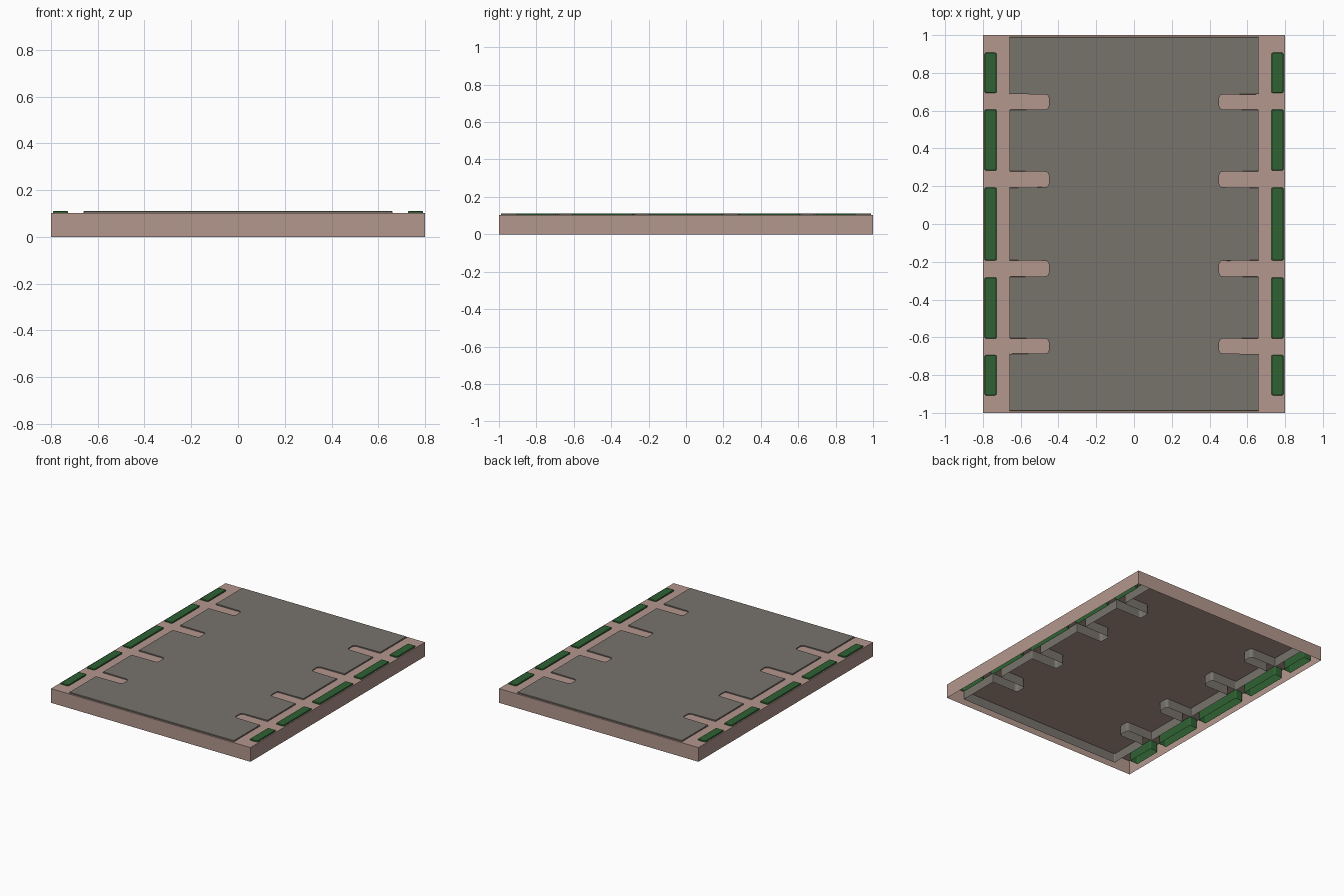
import bpy, bmesh, math
from mathutils import Vector

if "Cube" in bpy.data.objects:
    bpy.data.objects.remove(bpy.data.objects["Cube"])


def material(name, srgb):
    m = bpy.data.materials.new(name)
    lin = [((c / 255 + 0.055) / 1.055) ** 2.4 for c in srgb]
    m.diffuse_color = (*lin, 1)
    m.use_nodes = True
    m.node_tree.nodes["Principled BSDF"].inputs["Base Color"].default_value = m.diffuse_color
    return m


BROWN = material("dusty brown", (179, 151, 141))
GREY = material("warm grey", (119, 115, 108))
GREEN = material("hedge green", (46, 97, 51))


def rounded(corners, steps=4):
    """Round each (x, y, radius) right-angle corner of a closed outline."""
    out = []
    n = len(corners)
    for i, (x, y, r) in enumerate(corners):
        p = Vector((x, y))
        if r == 0:
            out.append(p)
            continue
        a = (Vector(corners[i - 1][:2]) - p).normalized()
        b = (Vector(corners[(i + 1) % n][:2]) - p).normalized()
        centre = p + (a + b) * r
        for k in range(steps + 1):
            t = math.pi / 2 * k / steps
            out.append(centre - b * r * math.cos(t) - a * r * math.sin(t))
    return out


def open_shell(name, outline, bottom, top, mat, chamfer=0.0):
    """Cap with side walls, open underneath; outline runs counter-clockwise."""
    bm = bmesh.new()
    low = [bm.verts.new((p.x, p.y, bottom)) for p in outline]
    high = [bm.verts.new((p.x, p.y, top)) for p in outline]
    n = len(outline)
    for i in range(n):
        j = (i + 1) % n
        bm.faces.new((low[i], low[j], high[j], high[i]))
    cap = bm.faces.new(high)
    if chamfer:
        bmesh.ops.bevel(bm, geom=list(cap.edges), offset=chamfer,
                        segments=1, affect='EDGES')
    me = bpy.data.meshes.new(name)
    bm.to_mesh(me)
    bm.free()
    me.materials.append(mat)
    ob = bpy.data.objects.new(name, me)
    bpy.context.collection.objects.link(ob)
    return ob


def rectangle(x0, x1, y0, y1, r=0):
    return rounded([(x0, y0, r), (x1, y0, r), (x1, y1, r), (x0, y1, r)], 3)


# Hollow base tray
open_shell("base", rectangle(-0.8, 0.8, -1, 1), 0, 0.103, BROWN)

# Paved deck with four slots cut into each long side
W, SLOT_X, L = 0.66, 0.449, 0.99
slots = [(-0.687, -0.605), (-0.279, -0.193), (0.193, 0.279), (0.605, 0.687)]
right = [(W, -L, 0.005)]
for y0, y1 in slots:
    right += [(W, y0, 0.005), (SLOT_X, y0, 0.02),
              (SLOT_X, y1, 0.02), (W, y1, 0.005)]
right.append((W, L, 0.005))
left = [(-x, y, r) for x, y, r in reversed(right)]
open_shell("paved_deck", rounded(right + left), 0.036, 0.111, GREY, 0.002)

# Green planting strips along both long edges
strips = [(-0.907, -0.694), (-0.606, -0.283), (-0.193, 0.193),
          (0.283, 0.606), (0.694, 0.907)]
for side, s in (("left", -1), ("right", 1)):
    x0, x1 = sorted((s * 0.727, s * 0.791))
    for i, (y0, y1) in enumerate(strips):
        open_shell(f"green_strip_{side}_{i + 1}",
                   rectangle(x0, x1, y0, y1, 0.009), 0.036, 0.111, GREEN, 0.003)
